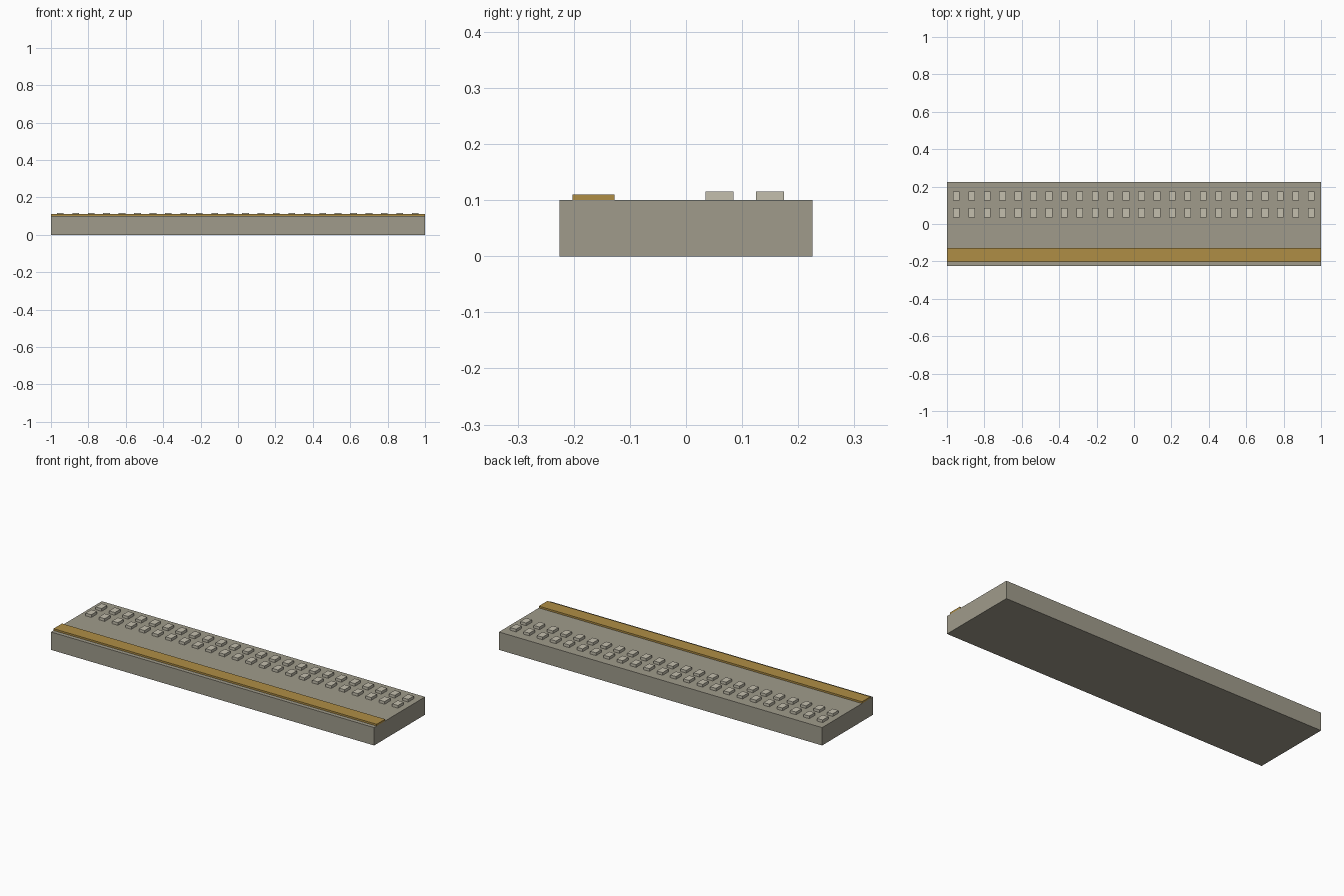
import bpy
import bmesh
from mathutils import Matrix, Vector

if "Cube" in bpy.data.objects:
    bpy.data.objects.remove(bpy.data.objects["Cube"])


def material(name, rgb):
    mat = bpy.data.materials.new(name)
    mat.diffuse_color = (*rgb, 1.0)
    mat.use_nodes = True
    mat.node_tree.nodes["Principled BSDF"].inputs["Base Color"].default_value = mat.diffuse_color
    return mat


def boxes(name, size, centres, mat):
    """One object made of equal boxes at the given centres."""
    bm = bmesh.new()
    for c in centres:
        bmesh.ops.create_cube(
            bm, size=1.0,
            matrix=Matrix.Translation(c) @ Matrix.Diagonal((*size, 1.0)))
    mesh = bpy.data.meshes.new(name)
    bm.to_mesh(mesh)
    bm.free()
    mesh.materials.append(mat)
    obj = bpy.data.objects.new(name, mesh)
    bpy.context.collection.objects.link(obj)
    return obj


stone = material("stone", (0.35, 0.33, 0.26))
pale_stone = material("pale_stone", (0.55, 0.52, 0.42))
ochre = material("ochre", (0.43, 0.27, 0.06))

# Platform slab
boxes("slab", (2.0, 0.45, 0.10), [Vector((0, 0, 0.05))], stone)

# Raised edge strip along the front
boxes("edge_strip", (2.0, 0.075, 0.01), [Vector((0, -0.165, 0.105))], ochre)

# Two rows of raised blocks along the back
COUNT, START, PITCH = 24, -0.95, 0.0825
for name, y in (("inner_block_row", 0.06), ("outer_block_row", 0.15)):
    centres = [Vector((START + i * PITCH, y, 0.1075)) for i in range(COUNT)]
    boxes(name, (0.036, 0.05, 0.015), centres, pale_stone)
